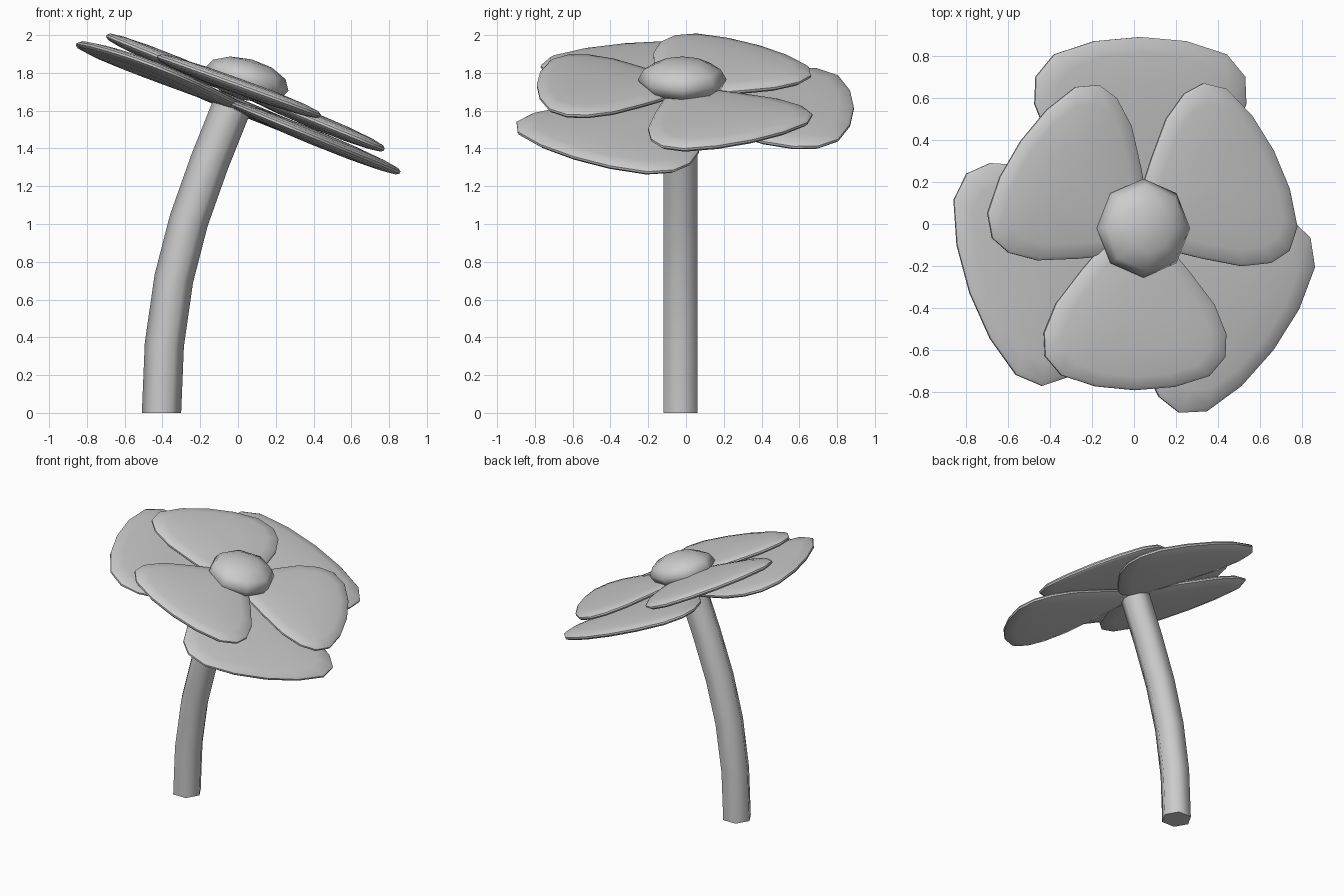
import bpy, bmesh
from math import radians, sin, cos, tan, pi
from mathutils import Matrix, Vector

cube = bpy.data.objects.get("Cube")
if cube:
    bpy.data.objects.remove(cube)

GREY = (0.6, 0.6, 0.6, 1)
grey = bpy.data.materials.new("light_grey")
grey.use_nodes = True
grey.diffuse_color = GREY
grey.node_tree.nodes["Principled BSDF"].inputs["Base Color"].default_value = GREY


def finish(name, bm, angle):
    bmesh.ops.recalc_face_normals(bm, faces=bm.faces)
    mesh = bpy.data.meshes.new(name)
    bm.to_mesh(mesh)
    bm.free()
    mesh.materials.append(grey)
    obj = bpy.data.objects.new(name, mesh)
    bpy.context.collection.objects.link(obj)
    bpy.ops.object.select_all(action='DESELECT')
    obj.select_set(True)
    bpy.context.view_layer.objects.active = obj
    bpy.ops.object.shade_smooth_by_angle(angle=radians(angle))


def loft(bm, rings):
    """Join rings of points with quads and return the rings of vertices."""
    loops = [[bm.verts.new(p) for p in ring] for ring in rings]
    n = len(loops[0])
    for a, b in zip(loops, loops[1:]):
        for i in range(n):
            j = (i + 1) % n
            bm.faces.new((a[i], a[j], b[j], b[i]))
    return loops


def fan(bm, loop, tip):
    v = bm.verts.new(tip)
    for i in range(len(loop)):
        bm.faces.new((loop[i - 1], loop[i], v))


# Petal outline: distance from the flower centre, half width
HALF = [(0, .09), (.2, .27), (.36, .4), (.5, .46), (.61, .455), (.7, .375), (.753, .2)]
OUTLINE = HALF + [(.77, 0)] + [(u, -w) for u, w in reversed(HALF)]
MID = Vector((.45, 0, 0))
# Cross-section from the inside out: outline scale, half thickness
SECTION = [(.45, .038), (.8, .029), (.965, .018), (1, .006)]


def petal(name, x, y, height, angle, size, tilt=22.3, roll=0):
    """Lens-shaped petal with a thin bevelled rim, leaning with the flower head."""
    def ring(scale, z):
        return [MID.lerp(Vector((u, w, 0)), scale) * size + Vector((0, 0, z))
                for u, w in OUTLINE]
    bm = bmesh.new()
    loops = loft(bm, [ring(s, -z) for s, z in SECTION] + [ring(s, z) for s, z in SECTION[::-1]])
    fan(bm, loops[0], MID * size - Vector((0, 0, .041)))
    fan(bm, loops[-1], MID * size + Vector((0, 0, .041)))
    lean = radians(tilt)
    bm.transform(Matrix.Translation((x, y, height - x * tan(lean)))
                 @ Matrix.Rotation(radians(roll), 4, 'X') @ Matrix.Rotation(lean, 4, 'Y')
                 @ Matrix.Rotation(radians(angle), 4, 'Z'))
    finish(name, bm, 40)


# Two layers of three petals
petal("upper_petal_front", .005, -.02, 1.722, -90, 1, tilt=20, roll=-1)
petal("upper_petal_right", .03, -.07, 1.712, 143, 1)
petal("upper_petal_left", .04, -.025, 1.712, 29, 1)
petal("lower_petal_back", .03, -.02, 1.624, 90, 1.18)
petal("lower_petal_right", .01, -.02, 1.624, 201, 1.18, tilt=21.3, roll=-3)
petal("lower_petal_left", .01, -.03, 1.624, -39, 1.175)

# Flattened low-poly flower centre
bm = bmesh.new()
bmesh.ops.create_uvsphere(bm, u_segments=8, v_segments=6, radius=1)
bm.transform(Matrix.Translation((.045, -.02, 1.765)) @ Matrix.Rotation(radians(15), 4, 'Y')
             @ Matrix.Diagonal((.23, .235, .11, 1)))
finish("flower_centre", bm, 60)

# Curved six-sided stem
path = [Vector((x, -.03, z)) for x, z in
        ((-.405, 0), (-.39, .36), (-.34, .71), (-.26, 1.02), (-.15, 1.33), (-.03, 1.63))]
rings = []
for i, p in enumerate(path):
    along = (path[min(i + 1, len(path) - 1)] - path[max(i - 1, 0)]).normalized()
    if i == 0:
        along = Vector((0, 0, 1))
    side = Vector((0, 1, 0)).cross(along)
    rings.append([p + .104 * (side * cos(k * pi / 3) + Vector((0, sin(k * pi / 3), 0)))
                  for k in range(6)])
bm = bmesh.new()
loops = loft(bm, rings)
bm.faces.new(loops[0])
bm.faces.new(loops[-1])
finish("stem", bm, 70)
